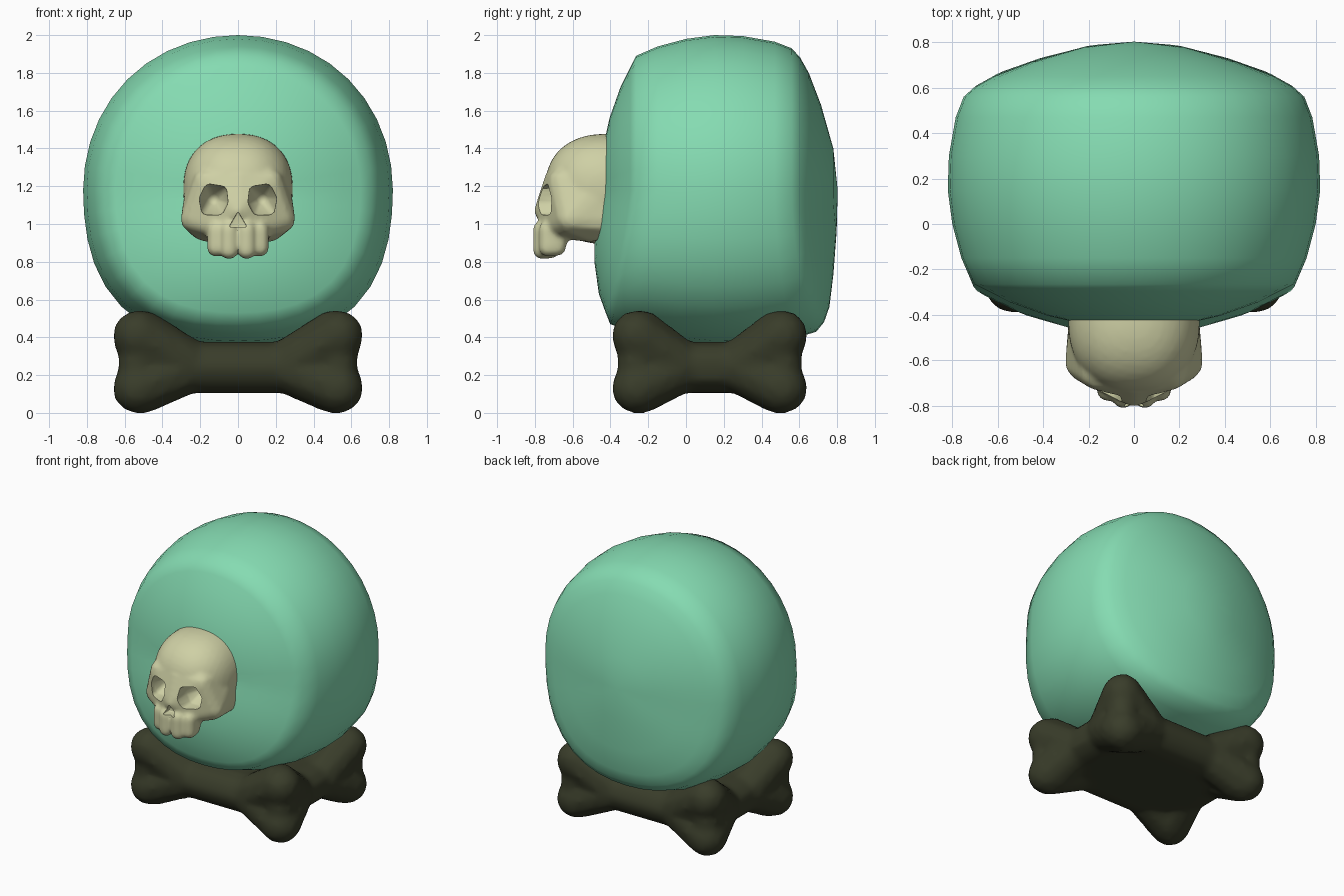
import bpy, bmesh, math
from mathutils import Matrix

if "Cube" in bpy.data.objects:
    bpy.data.objects.remove(bpy.data.objects["Cube"])


def material(name, rgb):
    m = bpy.data.materials.new(name)
    m.diffuse_color = (*rgb, 1)
    m.use_nodes = True
    m.node_tree.nodes["Principled BSDF"].inputs["Base Color"].default_value = m.diffuse_color
    return m


MINT = material("mint glass", (0.235, 0.71, 0.445))
DARK = material("dark bone", (0.041, 0.046, 0.023))
IVORY = material("pale bone", (0.62, 0.63, 0.375))


def make_object(name, bm, mat=None):
    bmesh.ops.recalc_face_normals(bm, faces=bm.faces[:])
    me = bpy.data.meshes.new(name)
    bm.to_mesh(me)
    bm.free()
    ob = bpy.data.objects.new(name, me)
    bpy.context.collection.objects.link(ob)
    if mat:
        me.materials.append(mat)
    return ob


def hull(bm, balls):
    """Add the convex hull around spheres given as (x, y, z, radius)."""
    tmp = bmesh.new()
    for x, y, z, r in balls:
        bmesh.ops.create_icosphere(tmp, subdivisions=2, radius=r,
                                   matrix=Matrix.Translation((x, y, z)))
    pts = [v.co.copy() for v in tmp.verts]
    tmp.free()
    verts = [bm.verts.new(p) for p in pts]
    res = bmesh.ops.convex_hull(bm, input=verts)
    junk = {g for g in res["geom_interior"] + res["geom_unused"]
            if isinstance(g, bmesh.types.BMVert)}
    bmesh.ops.delete(bm, geom=list(junk), context="VERTS")


def rounded_ellipsoid(bm, c, r, power):
    """Ellipsoid made a little boxier by a power above 2."""
    new = bmesh.ops.create_icosphere(bm, subdivisions=4, radius=1)["verts"]
    for v in new:
        n = sum(abs(k) ** power for k in v.co) ** (1 / power)
        v.co = [c[i] + r[i] * v.co[i] / n for i in range(3)]


def fuse(ob, voxel, smooth, cutters=(), angle=40):
    """Melt the overlapping pieces together, cut, and bake the result."""
    m = ob.modifiers.new("fuse", "REMESH")
    m.mode, m.voxel_size = "VOXEL", voxel
    m = ob.modifiers.new("soften", "SMOOTH")
    m.factor, m.iterations = 0.5, smooth
    for c in cutters:
        m = ob.modifiers.new("cut", "BOOLEAN")
        m.operation, m.object = "DIFFERENCE", c
    bpy.context.view_layer.update()
    dg = bpy.context.evaluated_depsgraph_get()
    me = bpy.data.meshes.new_from_object(ob.evaluated_get(dg))
    mat = ob.data.materials[0]
    ob.modifiers.clear()
    ob.data = me
    me.materials.clear()
    me.materials.append(mat)
    for p in me.polygons:
        p.use_smooth = True
        p.material_index = 0
    me.set_sharp_from_angle(angle=math.radians(angle))


# Globe: fat disc turned around the y axis, deeper and fuller toward the bottom
CY, CZ, SEG = 0.165, 1.18, 40
profile = [(0.0, -0.455), (0.2, -0.445), (0.38, -0.405), (0.55, -0.345), (0.65, -0.295),
           (0.71, -0.265), (0.76, -0.15), (0.80, 0.0), (0.82, 0.15), (0.815, 0.3),
           (0.785, 0.47), (0.75, 0.56), (0.70, 0.605), (0.62, 0.65), (0.45, 0.715),
           (0.22, 0.78), (0.0, 0.803)]
bm = bmesh.new()
rings = []
for r, y in profile:
    if r == 0:
        rings.append([bm.verts.new((0, y, CZ))])
        continue
    ring = []
    for i in range(SEG):
        a = 2 * math.pi * i / SEG
        full = 1 + (0.065 if a > math.pi else 0.01) * math.sin(2 * a) ** 2
        x, z = r * full * math.cos(a), CZ + r * full * math.sin(a)
        t = max(0, -r * math.sin(a) / 0.68)
        s = 1 + (0.3 * t ** 1.3 if y < CY else 0.27 * t ** 2)
        ring.append(bm.verts.new((x, min(CY + (y - CY) * s, 0.81), z)))
    rings.append(ring)
for a, b in zip(rings, rings[1:]):
    for i in range(SEG):
        j = (i + 1) % SEG
        quad = [a[i % len(a)], a[j % len(a)], b[j % len(b)], b[i % len(b)]]
        bm.faces.new(list(dict.fromkeys(quad)))
globe = make_object("globe", bm, MINT)
for p in globe.data.polygons:
    p.use_smooth = True

# Base: square frame of four bones with a filled middle
BY = 0.125
both = (-1, 1)
bm = bmesh.new()
for sx in both:
    for sy in both:
        kx, ky = sx * 0.53, BY + sy * 0.385
        hull(bm, [(kx, ky, 0.27, 0.11), (sx * 0.4, BY + sy * 0.27, 0.24, 0.13)])
        for kz in (0.41, 0.13):
            knob = [(kx, ky, kz, 0.137), (sx * 0.5, BY + sy * 0.36, kz, 0.135)]
            hull(bm, knob + [(sx * 0.25, BY + sy * 0.325, 0.245, 0.14)])
            hull(bm, knob + [(sx * 0.465, BY + sy * 0.15, 0.245, 0.14)])
            hull(bm, [(kx, ky, kz, 0.13), (kx, ky, 0.27, 0.09)])
# straight shafts and the flat middle plate
hull(bm, [(sx * 0.25, BY + sy * 0.325, 0.24, 0.135) for sx in both for sy in both]
     + [(sx * 0.46, BY + sy * 0.15, 0.24, 0.135) for sx in both for sy in both])
base = make_object("bone_base", bm, DARK)
fuse(base, 0.025, 4, angle=60)

# Skull: cranium, face and teeth melted together
bm = bmesh.new()
rounded_ellipsoid(bm, (0, -0.42, 1.185), (0.29, 0.325, 0.292), 2.3)
hull(bm, [(s * 0.225, -0.61, 1.03, 0.08) for s in both]
     + [(s * 0.16, -0.65, 1.22, 0.08) for s in both]
     + [(0, -0.70, 1.24, 0.05), (0, -0.755, 1.07, 0.05)]
     + [(s * 0.20, -0.43, 1.02, 0.09) for s in both]
     + [(s * 0.17, -0.50, 0.985, 0.08) for s in both]
     + [(s * 0.18, -0.40, 1.22, 0.10) for s in both]
     + [(s * 0.10, -0.69, 0.985, 0.06) for s in both])
for s in both:
    for x, y, low in ((0.047, -0.762, 0.862), (0.115, -0.73, 0.875)):
        hull(bm, [(s * x, y, 0.97, 0.05), (s * x, y, low, 0.05),
                  (s * x, y + 0.07, 0.97, 0.05), (s * x, y + 0.05, low, 0.045)])
skull = make_object("skull", bm, IVORY)

# Eye sockets and nose opening
cutters = []
for s in both:
    bm = bmesh.new()
    outline = [(0.09, 1.17), (0.15, 1.18), (0.175, 1.13), (0.165, 1.08), (0.105, 1.08), (0.085, 1.12)]
    hull(bm, [(s * x, -0.92, z, 0.038) for x, z in outline]
         + [(s * x, -0.68, z, 0.03) for x, z in outline]
         + [(s * 0.13, -0.61, 1.13, 0.035)])
    cutters.append(make_object("socket_cutter", bm))
bm = bmesh.new()
hull(bm, [(x, y, z, 0.006) for y in (-0.9, -0.74)
          for x, z in ((0, 1.055), (-0.038, 0.99), (0.038, 0.99))])
cutters.append(make_object("nose_cutter", bm))
fuse(skull, 0.014, 4, cutters, angle=38)
for c in cutters:
    bpy.data.objects.remove(c)
